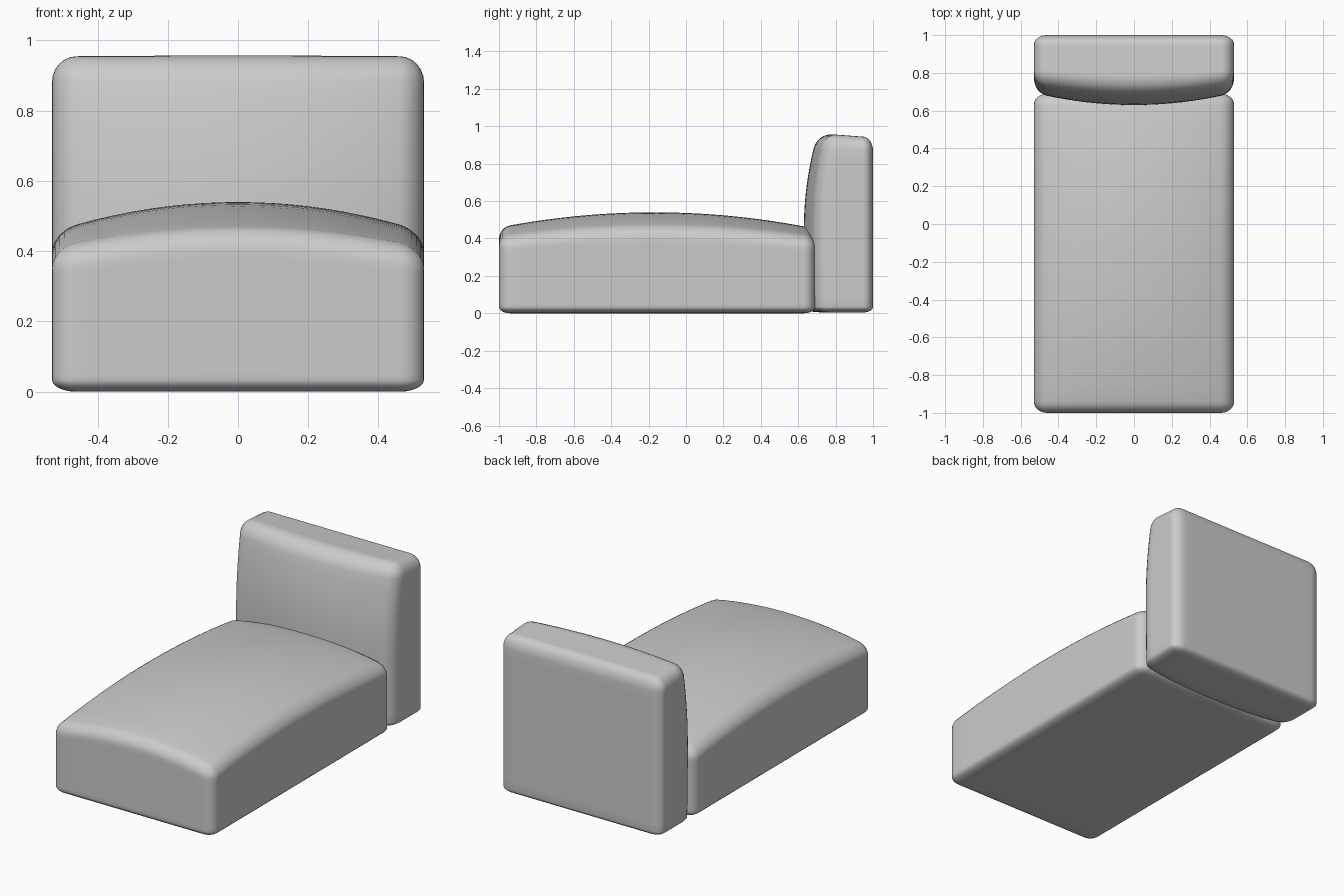
import bpy, bmesh, math
from mathutils import Vector

cube = bpy.data.objects.get("Cube")
if cube:
    bpy.data.objects.remove(cube, do_unlink=True)

fabric = bpy.data.materials.new("light grey fabric")
fabric.use_nodes = True
GREY = (0.6, 0.6, 0.6, 1)
fabric.diffuse_color = GREY
fabric.node_tree.nodes["Principled BSDF"].inputs["Base Color"].default_value = GREY

FLAT = 0.75  # share of the grid used by the flat part of each side


def rounded_box(name, low, high, r_low, r_high, puff):
    """Box with rounded edges (radii per side), then shaped by puff."""
    bm = bmesh.new()
    bmesh.ops.create_cube(bm, size=2)
    bmesh.ops.subdivide_edges(bm, edges=bm.edges[:], cuts=23, use_grid_fill=True)
    for v in bm.verts:
        core, turn, radius = Vector(), Vector(), Vector()
        for i, t in enumerate(v.co):
            a, b = low[i] + r_low[i], high[i] - r_high[i]
            s = max(-1, min(1, t / FLAT))
            core[i] = a + (b - a) * (s + 1) / 2
            over = max(0, abs(t) - FLAT) / (1 - FLAT)
            turn[i] = math.copysign(math.tan(over * math.pi / 4), t)
            radius[i] = r_high[i] if t > 0 else r_low[i]
        v.co = puff(core + turn.normalized() * radius)
    bmesh.ops.recalc_face_normals(bm, faces=bm.faces[:])
    mesh = bpy.data.meshes.new(name)
    bm.to_mesh(mesh)
    bm.free()
    mesh.materials.append(fabric)
    obj = bpy.data.objects.new(name, mesh)
    bpy.context.collection.objects.link(obj)
    for p in mesh.polygons:
        p.use_smooth = True
    return obj


def crown(u, v, along_u, along_v, both):
    """Pillow height: highest in the middle, zero at the corners."""
    a, b = max(0, 1 - u * u), max(0, 1 - v * v)
    return along_u * a + along_v * b + both * a * b


# Seat cushion: domed top, upright sides
def puff_seat(p):
    lift = crown(p.x / 0.53, (p.y + 0.17) / 0.85, 0.055, 0.055, 0.03)
    weight = max(0, min(1, (p.z - 0.04) / 0.3))
    p.z += lift * weight
    return p


rounded_box("seat_cushion", (-0.53, -1, 0), (0.53, 0.69, 0.40),
            (0.07, 0.06, 0.035), (0.07, 0.06, 0.06), puff_seat)


# Backrest cushion: front bulges forward, top tips slightly back
def puff_back(p):
    v = (p.z - 0.45) / 0.5
    if v < 0:
        v *= 0.4
    bulge = crown(p.x / 0.53, v, 0.045, 0.05, 0.02)
    p.y -= bulge * max(0, min(1, (0.95 - p.y) / 0.17))
    top = max(0, min(1, (p.z - 0.5) / 0.4))
    p.z -= 0.015 * top * max(0, (p.y - 0.78) / 0.2)
    return p


rounded_box("backrest_cushion", (-0.53, 0.745, 0.005), (0.53, 1, 0.957),
            (0.07, 0.07, 0.03), (0.07, 0.05, 0.075), puff_back)
